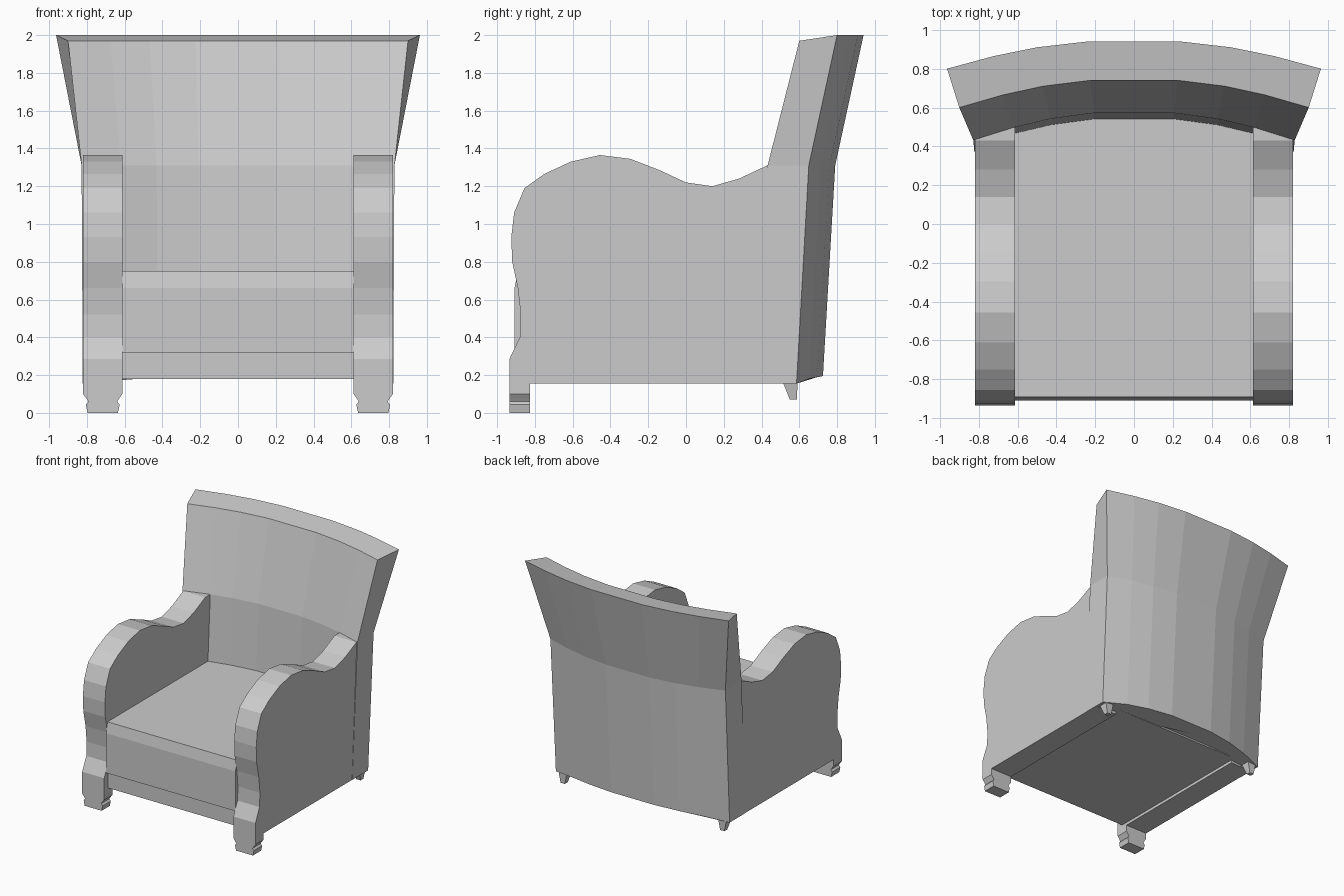
import bpy, bmesh

if "Cube" in bpy.data.objects:
    bpy.data.objects.remove(bpy.data.objects["Cube"])


def make_object(name, verts, faces):
    mesh = bpy.data.meshes.new(name)
    mesh.from_pydata(verts, [], faces)
    bm = bmesh.new()
    bm.from_mesh(mesh)
    bmesh.ops.recalc_face_normals(bm, faces=bm.faces)
    bm.to_mesh(mesh)
    bm.free()
    obj = bpy.data.objects.new(name, mesh)
    bpy.context.collection.objects.link(obj)
    return obj


def loft(name, rings):
    """Skin equal-length closed rings and cap both ends."""
    n = len(rings[0])
    faces = [(r * n + i, r * n + (i + 1) % n, (r + 1) * n + (i + 1) % n, (r + 1) * n + i)
             for r in range(len(rings) - 1) for i in range(n)]
    faces += [tuple(range(n)), tuple(range((len(rings) - 1) * n, len(rings) * n))]
    return make_object(name, [v for ring in rings for v in ring], faces)


def rect(x0, x1, y0, y1, z):
    return [(x0, y0, z), (x1, y0, z), (x1, y1, z), (x0, y1, z)]


def mirror_x(obj):
    mod = obj.modifiers.new("Mirror", 'MIRROR')
    mod.use_mirror_merge = False


# Arms: wavy side profile (y, z) extruded across x
arm_profile = [(-.935, .155), (-.935, .285), (-.88, .40), (-.875, .52), (-.89, .66),
               (-.92, .80), (-.925, .93), (-.91, 1.06), (-.855, 1.19), (-.75, 1.265),
               (-.61, 1.33), (-.455, 1.365), (-.295, 1.345), (-.14, 1.285), (0, 1.22),
               (.14, 1.20), (.28, 1.24), (.43, 1.31), (.50, 1.31), (.50, .155)]
mirror_x(loft("arm", [[(x, y, z) for y, z in arm_profile] for x in (.612, .82)]))

# Front feet: moulded front profile (x offset from centre, z) extruded in y
half = [(.08, 0), (.09, .045), (.076, .06), (.086, .075), (.104, .10), (.104, .16)]
foot = [(.716 + x, z) for x, z in half] + [(.716 - x, z) for x, z in reversed(half)]
mirror_x(loft("front_foot", [[(x, y, z) for x, z in foot] for y in (-.935, -.825)]))

# Rear feet: small tapered pegs
mirror_x(loft("rear_foot", [rect(.735, .775, .55, .588, .07),
                            rect(.715, .795, .51, .59, .17)]))

# Seat cushion and recessed base below it
loft("seat_cushion", [rect(-.612, .612, -.908, .56, .32), rect(-.612, .612, -.908, .56, .66),
                      rect(-.612, .612, -.89, .56, .75)])
loft("seat_base", [rect(-.612, .612, -.88, .54, .18), rect(-.612, .612, -.88, .54, .32)])

# Backrest: curved in plan, flaring outward towards the top
half_arc = [(.25, .14), (.52, .11), (.75, .065), (1, 0)]
arc = [(-u, d) for u, d in reversed(half_arc)] + half_arc


def back_ring(front, back, lift=0):
    """front/back = (half width, end y, z)."""
    def edge(spec):
        w, y, z = spec
        return [(u * w, y + d, z + lift * (d / .14) ** .6) for u, d in arc]
    return edge(front) + edge(back)[::-1]


loft("backrest", [back_ring((.822, .37, .155), (.822, .585, .155), .04),
                  back_ring((.828, .432, 1.31), (.828, .65, 1.31)),
                  back_ring((.90, .60, 1.97), (.963, .80, 2.0))])
